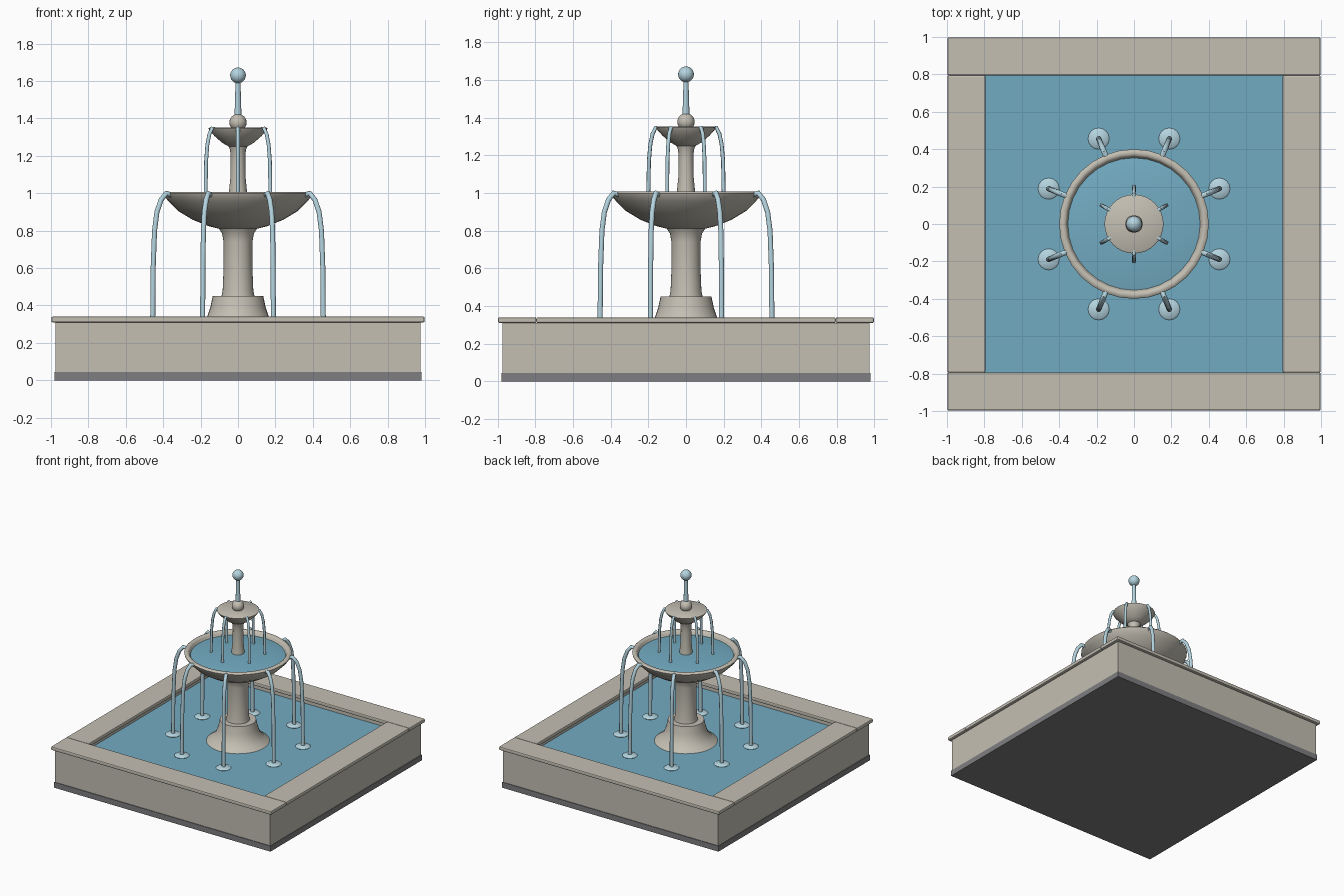
import bpy, bmesh, math
from mathutils import Vector

if "Cube" in bpy.data.objects:
    bpy.data.objects.remove(bpy.data.objects["Cube"])


def material(name, rgb):
    m = bpy.data.materials.new(name)
    m.diffuse_color = (*rgb, 1)
    m.use_nodes = True
    m.node_tree.nodes["Principled BSDF"].inputs["Base Color"].default_value = m.diffuse_color
    return m


STONE = material("stone", (0.55, 0.52, 0.45))
DARK = material("dark_stone", (0.21, 0.21, 0.22))
WATER = material("water", (0.17, 0.41, 0.54))
SPRAY = material("spray", (0.46, 0.66, 0.74))


def add_mesh(name, bm, mat, smooth=True, angle=35):
    bmesh.ops.recalc_face_normals(bm, faces=bm.faces)
    me = bpy.data.meshes.new(name)
    bm.to_mesh(me)
    bm.free()
    me.materials.append(mat)
    ob = bpy.data.objects.new(name, me)
    bpy.context.collection.objects.link(ob)
    if smooth:
        bpy.ops.object.select_all(action='DESELECT')
        ob.select_set(True)
        bpy.context.view_layer.objects.active = ob
        bpy.ops.object.shade_smooth_by_angle(angle=math.radians(angle))
    return ob


def box(name, lo, hi, mat, bevel=0):
    bm = bmesh.new()
    bmesh.ops.create_cube(bm, size=1)
    for v in bm.verts:
        v.co = [lo[i] + (v.co[i] + 0.5) * (hi[i] - lo[i]) for i in range(3)]
    if bevel:
        bmesh.ops.bevel(bm, geom=bm.edges[:], offset=bevel, segments=2,
                        profile=0.5, affect='EDGES')
    return add_mesh(name, bm, mat, smooth=False)


def lathe(name, profile, mat, centre=(0, 0), steps=32, angle=35):
    """Revolve an (r, z) profile about a vertical axis."""
    bm = bmesh.new()
    vs = [bm.verts.new((r, 0, z)) for r, z in profile]
    es = [bm.edges.new(p) for p in zip(vs, vs[1:])]
    bmesh.ops.spin(bm, geom=vs + es, cent=(0, 0, 0), axis=(0, 0, 1),
                   angle=math.tau, steps=steps, use_merge=True)
    bmesh.ops.remove_doubles(bm, verts=bm.verts[:], dist=1e-4)
    bmesh.ops.translate(bm, verts=bm.verts[:], vec=(*centre, 0))
    return add_mesh(name, bm, mat, angle=angle)


def ball(name, z, r, mat):
    bm = bmesh.new()
    bmesh.ops.create_uvsphere(bm, u_segments=20, v_segments=12, radius=r)
    bmesh.ops.translate(bm, verts=bm.verts[:], vec=(0, 0, z))
    return add_mesh(name, bm, mat)


def jet(name, path, radius, turn, mat, sides=8):
    """Tube swept along an (r, z) path in the vertical plane at angle turn."""
    out, side = Vector((math.cos(turn), math.sin(turn), 0)), Vector((-math.sin(turn), math.cos(turn), 0))
    pts = [out * r + Vector((0, 0, z)) for r, z in path]
    bm = bmesh.new()
    rings = []
    for i, p in enumerate(pts):
        t = (pts[min(i + 1, len(pts) - 1)] - pts[max(i - 1, 0)]).normalized()
        n = t.cross(side)
        rings.append([bm.verts.new(p + radius * (side * math.cos(a) + n * math.sin(a)))
                      for a in (math.tau * k / sides for k in range(sides))])
    for a, b in zip(rings, rings[1:]):
        for k in range(sides):
            j = (k + 1) % sides
            bm.faces.new((a[k], a[j], b[j], b[k]))
    bm.faces.new(rings[0])
    bm.faces.new(rings[-1])
    return add_mesh(name, bm, mat, angle=50)


# Square pool: plinth, walls, coping and water
box("plinth", (-0.98, -0.98, 0), (0.98, 0.98, 0.045), DARK)
box("pool_water", (-0.82, -0.82, 0.045), (0.82, 0.82, 0.275), WATER)
for s, fb, lr in ((-1, "front", "left"), (1, "back", "right")):
    a, b = sorted((s * 0.82, s * 0.975))
    box(fb + "_wall", (-0.975, a, 0.045), (0.975, b, 0.31), STONE)
    box(lr + "_wall", (a, -0.82, 0.045), (b, 0.82, 0.31), STONE)
    a, b = sorted((s * 0.795, s * 0.998))
    box(fb + "_coping", (-0.998, a, 0.31), (0.998, b, 0.34), STONE, 0.008)
    box(lr + "_coping", (a, -0.795, 0.31), (b, 0.795, 0.34), STONE, 0.008)

# Pedestal foot and shaft
lathe("pedestal_foot", [(0, 0.25), (0.235, 0.25), (0.235, 0.275), (0.2, 0.3), (0.165, 0.34),
                        (0.148, 0.39), (0.135, 0.45), (0, 0.45)], STONE)
lathe("pedestal_shaft", [(0, 0.44), (0.09, 0.44), (0.082, 0.48), (0.077, 0.6), (0.077, 0.74),
                         (0.085, 0.785), (0.105, 0.815), (0, 0.815)], STONE)

# Large basin with rounded rim, and its water
lathe("large_basin", [(0, 0.81), (0.1, 0.81), (0.16, 0.825), (0.24, 0.857), (0.32, 0.905),
                      (0.37, 0.955), (0.395, 0.985), (0.4, 0.998), (0.39, 1.007), (0.37, 1.007),
                      (0.36, 0.995), (0.345, 0.95), (0.2, 0.88), (0, 0.85)], STONE, angle=60)
lathe("large_basin_water", [(0.355, 0.96), (0.36, 0.975), (0.3, 0.985), (0.2, 0.993),
                            (0.1, 0.997), (0, 0.998)], WATER, angle=60)

# Upper shaft, small basin and finial
lathe("upper_shaft", [(0, 0.97), (0.052, 0.97), (0.047, 1.02), (0.041, 1.08), (0.039, 1.18),
                      (0.042, 1.23), (0.052, 1.255), (0, 1.255)], STONE, steps=24)
lathe("small_basin", [(0, 1.247), (0.045, 1.247), (0.085, 1.27), (0.125, 1.305), (0.152, 1.335),
                      (0.158, 1.347), (0.15, 1.352), (0, 1.352)], STONE)
ball("finial_knob", 1.378, 0.046, STONE)
lathe("top_spout", [(0, 1.4), (0.019, 1.4), (0.013, 1.6), (0, 1.6)], SPRAY, steps=12)
ball("top_spray_ball", 1.63, 0.042, SPRAY)

# Six small jets into the large basin
for k in range(6):
    jet(f"small_jet_{k + 1}", [(0.14, 1.342), (0.16, 1.348), (0.177, 1.315), (0.189, 1.26),
                               (0.197, 1.17), (0.2, 0.985)],
        0.0105, math.radians(30 + 60 * k), SPRAY)

# Eight large jets and their splash discs on the pool
for k in range(8):
    t = math.radians(22.5 + 45 * k)
    jet(f"large_jet_{k + 1}", [(0.385, 0.99), (0.415, 1.0), (0.445, 0.965), (0.469, 0.9),
                               (0.483, 0.8), (0.491, 0.6), (0.494, 0.275)], 0.0145, t, SPRAY)
    lathe(f"splash_disc_{k + 1}", [(0, 0.27), (0.052, 0.27), (0.057, 0.278), (0.048, 0.286), (0, 0.29)],
          SPRAY, (0.494 * math.cos(t), 0.494 * math.sin(t)), steps=16, angle=60)
